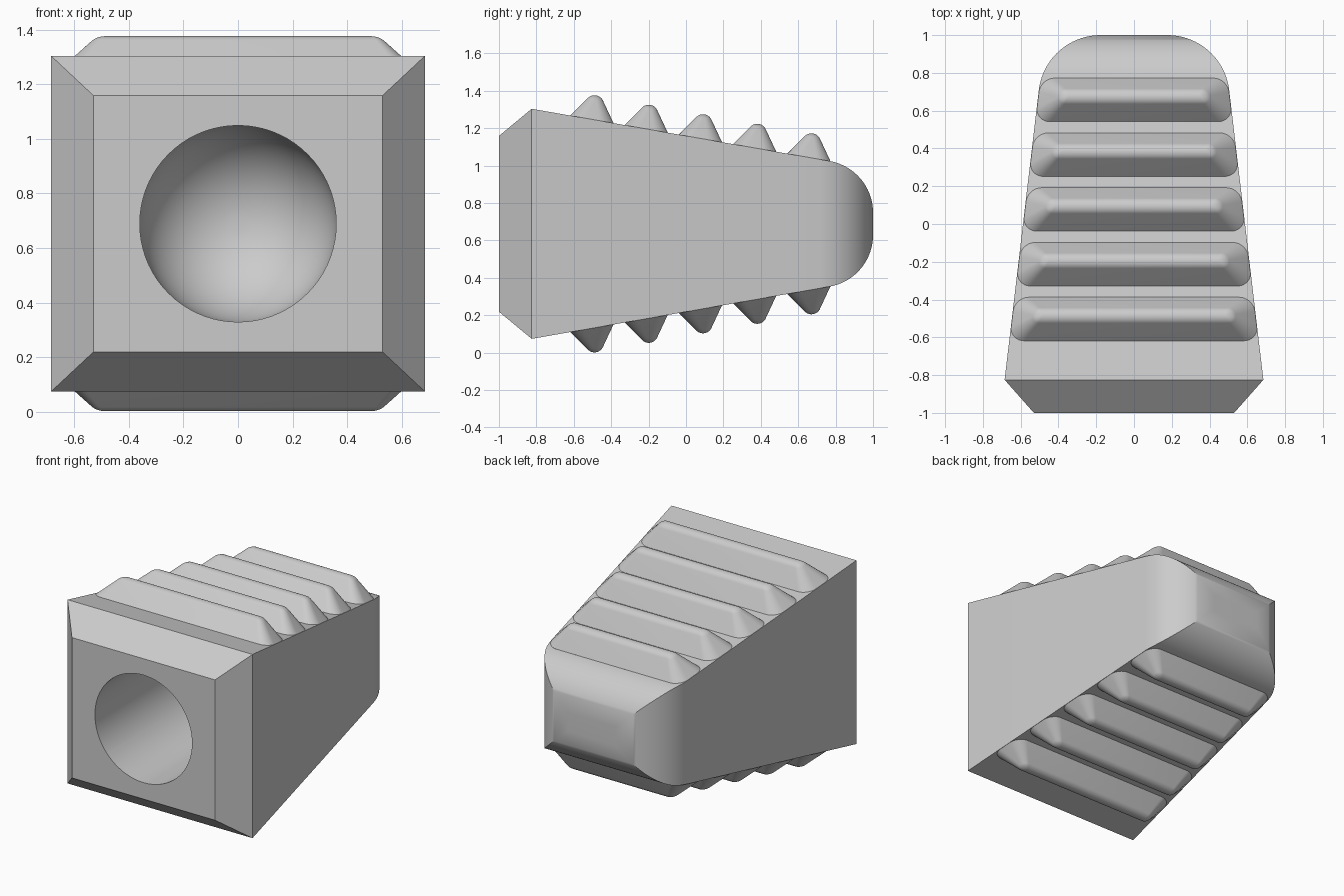
import bpy
import bmesh
from math import sin, cos, pi, atan, radians

if "Cube" in bpy.data.objects:
    bpy.data.objects.remove(bpy.data.objects["Cube"], do_unlink=True)

MID_Z = 0.689
RIM_Y = -0.825                      # widest section, behind the front chamfer
SLOPE_X, SLOPE_Z = 0.118, 0.1755    # taper of the sides and of top/bottom

grey = bpy.data.materials.new("plain grey")
grey.use_nodes = True
grey.diffuse_color = (0.6, 0.6, 0.6, 1)
grey.node_tree.nodes["Principled BSDF"].inputs["Base Color"].default_value = (0.6, 0.6, 0.6, 1)


def loft(name, rings):
    """Skin a list of equal-length point rings and close both ends."""
    bm = bmesh.new()
    loops = [[bm.verts.new(p) for p in ring] for ring in rings]
    n = len(loops[0])
    for a, b in zip(loops, loops[1:]):
        for i in range(n):
            j = (i + 1) % n
            bm.faces.new((a[i], a[j], b[j], b[i]))
    bm.faces.new(loops[0])
    bm.faces.new(loops[-1])
    bmesh.ops.recalc_face_normals(bm, faces=bm.faces)
    mesh = bpy.data.meshes.new(name)
    bm.to_mesh(mesh)
    bm.free()
    obj = bpy.data.objects.new(name, mesh)
    bpy.context.collection.objects.link(obj)
    mesh.materials.append(grey)
    return obj


def activate(obj):
    bpy.ops.object.select_all(action='DESELECT')
    obj.select_set(True)
    bpy.context.view_layer.objects.active = obj


def smooth(obj):
    activate(obj)
    bpy.ops.object.shade_smooth_by_angle(angle=radians(32))


def half_size(y, rim, slope, radius):
    """Tapered half size that rounds over tangentially to the back plane."""
    tilt = atan(slope)
    tangent_y = 1 - radius + radius * sin(tilt)
    line = rim - slope * (y - RIM_Y)
    if y <= tangent_y:
        return line
    centre = rim - slope * (tangent_y - RIM_Y) - radius * cos(tilt)
    return centre + max(0, radius ** 2 - (y - 1 + radius) ** 2) ** 0.5


def half_x(y):
    return half_size(y, 0.685, SLOPE_X, 0.33)


def half_z(y):
    return half_size(y, 0.615, SLOPE_Z, 0.28)


def rectangle(y, hx, hz):
    return [(sx * hx, y, MID_Z + sz * hz) for sx, sz in ((-1, -1), (1, -1), (1, 1), (-1, 1))]


# Tapered body with chamfered front and rounded back
steps = 28
back = [0.67 + 0.33 * sin(radians(6.7) + (pi / 2 - radians(6.7)) * i / steps) for i in range(steps + 1)]
sections = [rectangle(-1, 0.53, 0.47)]
sections += [rectangle(y, half_x(y), half_z(y)) for y in [RIM_Y] + back]
body = loft("body", sections)

# Round-ended socket cut into the front
HOLE = 0.36
path = [(-1.2, HOLE)] + [(0.1 + HOLE * sin(a), HOLE * cos(a))
                         for a in [pi / 2 * i / 20 for i in range(20)]]
cutter = loft("socket_cutter", [[(r * cos(2 * pi * k / 72), y, MID_Z + r * sin(2 * pi * k / 72))
                                 for k in range(72)] for y, r in path])
cutter.hide_render = True
cut = body.modifiers.new("socket", 'BOOLEAN')
cut.operation = 'DIFFERENCE'
cut.solver = 'EXACT'
cut.object = cutter
activate(body)
bpy.ops.object.modifier_apply(modifier=cut.name)
bpy.data.objects.remove(cutter, do_unlink=True)
smooth(body)


def rounded_ring(length, width):
    """Rounded rectangle in plan, as (u, v) pairs."""
    r = min(0.075, width * 0.9)
    pts = []
    for q, (sx, sy) in enumerate(((1, 1), (-1, 1), (-1, -1), (1, -1))):
        for i in range(9):
            a = pi / 2 * (q + i / 8)
            pts.append((sx * (length - r) + r * cos(a), sy * (width - r) + r * sin(a)))
    return pts


# Grip ridges: straight flanks with a round crest, standing square to the slope
WIDTH, TIP, TIP_H = 0.117, 0.05, 0.08
tilt = atan(SLOPE_Z)
profile = [(WIDTH, -0.02), (WIDTH, 0)]
for i in range(10):
    a = radians(35 + 53 * i / 9)
    profile.append((TIP * cos(a), TIP_H + TIP * sin(a)))


def ridge(name, yc, side):
    base_z = half_z(yc)
    rings = []
    for width, h in profile:
        length = half_x(yc) - 0.002 - 1.4 * (WIDTH - width)
        ring = []
        for u, v in rounded_ring(length, width):
            y = yc + v * cos(tilt) + h * sin(tilt)
            z = base_z - v * sin(tilt) + h * cos(tilt)
            x = u * (1 - SLOPE_X * v / half_x(yc))
            ring.append((x, y, MID_Z + side * z))
        rings.append(ring)
    smooth(loft(name, rings))


for n in range(5):
    y = -0.503 + 0.29 * n
    ridge(f"top_ridge_{n + 1}", y, 1)
    ridge(f"bottom_ridge_{n + 1}", y, -1)
